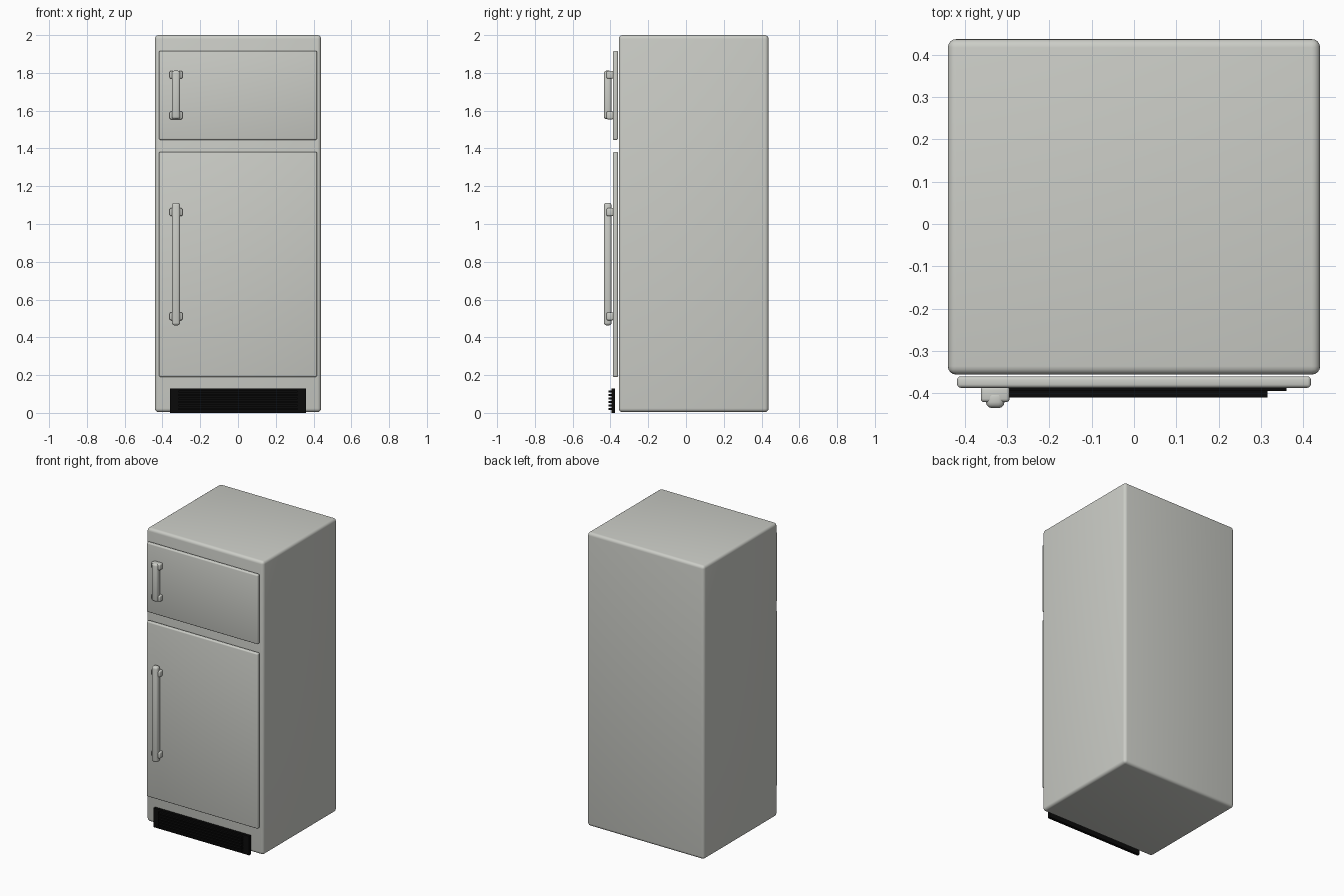
import bpy
import math
from mathutils import Vector

cube = bpy.data.objects.get("Cube")
if cube:
    bpy.data.objects.remove(cube, do_unlink=True)


def make_material(name, colour):
    mat = bpy.data.materials.new(name)
    mat.use_nodes = True
    mat.diffuse_color = colour
    shader = next(n for n in mat.node_tree.nodes if n.type == "BSDF_PRINCIPLED")
    shader.inputs["Base Color"].default_value = colour
    return mat


enamel = make_material("pale grey enamel", (0.60, 0.61, 0.57, 1))
black = make_material("black plastic", (0.003, 0.003, 0.003, 1))


def box(name, low, high, mat, bevel=0.0, segments=3):
    """Box between two corners, with optional rounded edges."""
    low, high = Vector(low), Vector(high)
    bpy.ops.mesh.primitive_cube_add(size=1, location=(low + high) / 2)
    obj = bpy.context.object
    obj.name = name
    obj.scale = high - low
    bpy.ops.object.transform_apply(location=False, rotation=False, scale=True)
    obj.data.materials.append(mat)
    if bevel:
        mod = obj.modifiers.new("rounded edges", "BEVEL")
        mod.width = bevel
        mod.segments = segments
        bpy.ops.object.modifier_apply(modifier=mod.name)
        bpy.ops.object.shade_smooth_by_angle(angle=math.radians(40))
    return obj


def handle(name, bottom, top, bracket_heights):
    """Upright grip held by two brackets."""
    box(name + "_grip", (-0.35, -0.435, bottom), (-0.306, -0.394, top), enamel, 0.014)
    for label, z in zip(("lower", "upper"), bracket_heights):
        box(f"{name}_{label}_bracket", (-0.362, -0.421, z - 0.021),
            (-0.294, -0.384, z + 0.021), enamel, 0.008)


# Cabinet and doors
box("cabinet", (-0.44, -0.356, 0.004), (0.44, 0.437, 2), enamel, 0.02, 4)
box("freezer_door", (-0.418, -0.387, 1.445), (0.418, -0.36, 1.917), enamel, 0.008)
box("fridge_door", (-0.418, -0.387, 0.19), (0.418, -0.36, 1.382), enamel, 0.008)

# Handles
handle("freezer_handle", 1.555, 1.812, (1.575, 1.79))
handle("fridge_handle", 0.463, 1.112, (0.511, 1.063))

# Kick grille with horizontal slats
box("grille_panel", (-0.36, -0.395, 0), (0.36, -0.376, 0.13), black)
SLATS = 6
for i in range(SLATS):
    z = 0.021 + i * 0.0185
    box(f"grille_slat_{i + 1}", (-0.315, -0.41, z - 0.006),
        (0.315, -0.39, z + 0.006), black)
